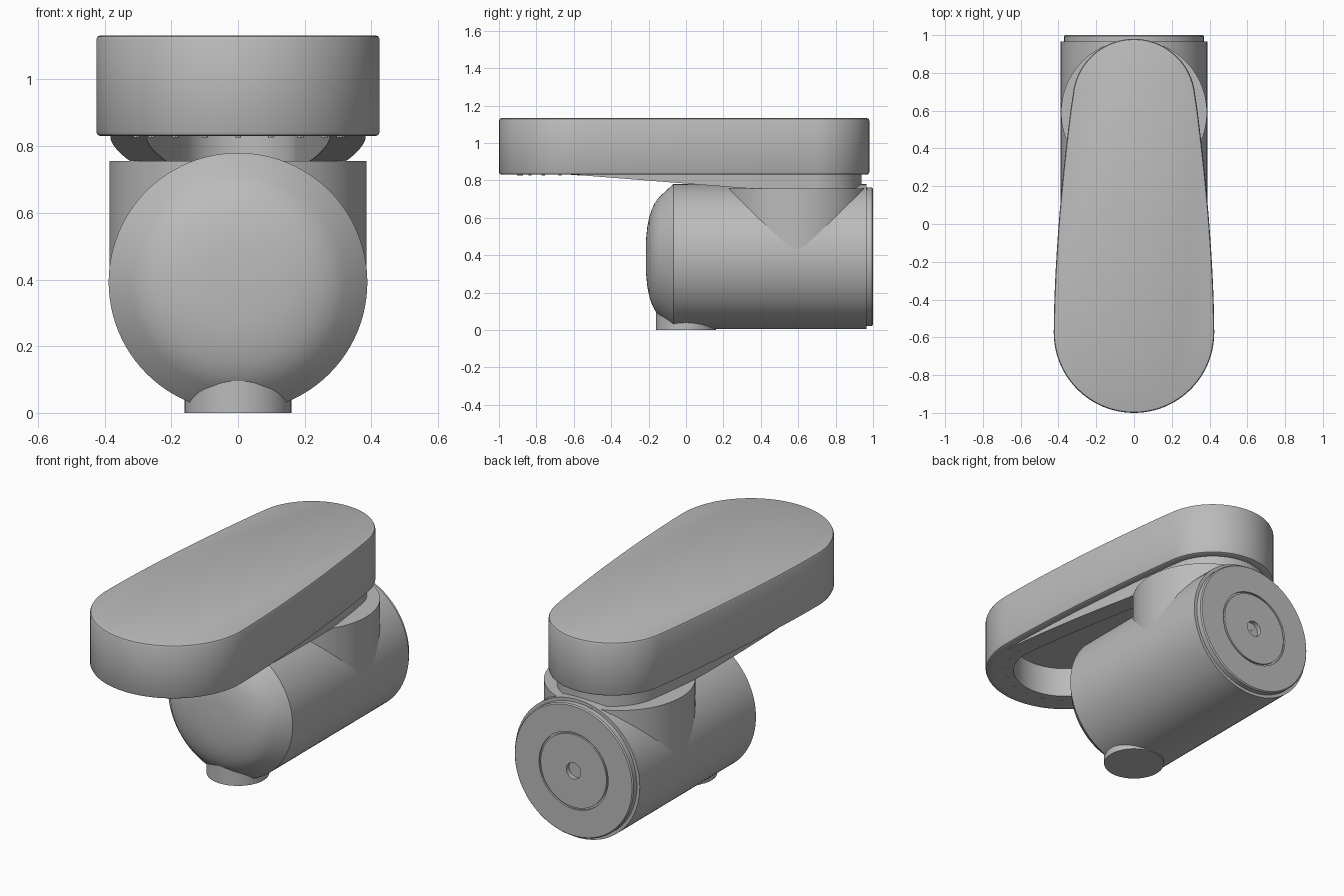
import bpy, bmesh, math
from mathutils import Matrix

cube = bpy.data.objects.get("Cube")
if cube:
    bpy.data.objects.remove(cube, do_unlink=True)

grey = bpy.data.materials.new("plain grey")
grey.use_nodes = True
colour = (0.5, 0.5, 0.5, 1)
grey.diffuse_color = colour
grey.node_tree.nodes["Principled BSDF"].inputs["Base Color"].default_value = colour


def loft(name, loops, matrix=Matrix()):
    """Skin equal-length loops in order and close both ends."""
    bm = bmesh.new()
    rings = [[bm.verts.new(p) for p in loop] for loop in loops]
    n = len(rings[0])
    for a, b in zip(rings, rings[1:]):
        for i in range(n):
            j = (i + 1) % n
            bm.faces.new((a[i], a[j], b[j], b[i]))
    bm.faces.new(rings[0])
    bm.faces.new(rings[-1])
    bmesh.ops.recalc_face_normals(bm, faces=bm.faces)
    bm.transform(matrix)
    mesh = bpy.data.meshes.new(name)
    bm.to_mesh(mesh)
    bm.free()
    mesh.materials.append(grey)
    obj = bpy.data.objects.new(name, mesh)
    bpy.context.collection.objects.link(obj)
    bpy.ops.object.select_all(action='DESELECT')
    obj.select_set(True)
    bpy.context.view_layer.objects.active = obj
    bpy.ops.object.shade_smooth_by_angle(angle=math.radians(30))
    return obj


def lathe(name, profile, matrix, n=96):
    """Revolve (radius, height) pairs about z."""
    turn = [2 * math.pi * i / n for i in range(n)]
    return loft(name, [[(r * math.cos(a), r * math.sin(a), h) for a in turn]
                       for r, h in profile], matrix)


FRONT_Y, FRONT_R = -0.575, 0.425
REAR_Y, REAR_R = 0.655, 0.325


def outline(inset, height):
    """Tapered paddle outline, moved inwards; height is a function of y."""
    half = []
    for i in range(25):
        a = -math.pi / 2 + math.pi / 2 * i / 24
        half.append(((FRONT_R - inset) * math.cos(a), FRONT_Y + (FRONT_R - inset) * math.sin(a)))
    for i in range(1, 20):
        t = i / 20
        x = FRONT_R + (REAR_R - FRONT_R) * t ** 1.7
        half.append((x - inset, FRONT_Y + (REAR_Y + 0.03 - FRONT_Y) * t))
    for i in range(21):
        a = 0.09 + (math.pi / 2 - 0.09) * i / 20
        half.append(((REAR_R - inset) * math.cos(a), REAR_Y + (REAR_R - inset) * math.sin(a)))
    half[0], half[-1] = (0, half[0][1]), (0, half[-1][1])
    points = half + [(-x, y) for x, y in half[-2:0:-1]]
    return [(x, y, height(y)) for x, y in points]


def level(z):
    return lambda y: z


def slope(y):
    """Underside of the skirt, sloping down towards the rear."""
    return min(0.83, max(0.755, 0.83 - (y + 0.6) * 0.079))


# Paddle head with its sloped skirt and hollow underside
steps = [(0.012, level(1.132)), (0.004, level(1.129)), (0, level(1.12)),
         (0, level(0.842)), (0.004, level(0.834)), (0.012, level(0.83)),
         (0.042, level(0.83)), (0.042, slope), (0.15, slope), (0.15, level(1.0))]
loft("paddle_head", [outline(d, h) for d, h in steps])

# Horizontal barrel with domed front, stepped end cap, ring groove and centre hole
barrel = [(0.001, -0.215), (0.1, -0.213), (0.16, -0.207), (0.21, -0.197), (0.25, -0.184),
          (0.285, -0.168), (0.32, -0.142), (0.388, -0.068), (0.388, 0.965),
          (0.37, 0.965), (0.37, 0.994), (0.364, 1.0), (0.215, 1.0), (0.215, 0.99),
          (0.205, 0.99), (0.205, 1.0), (0.045, 1.0), (0.045, 0.975), (0.001, 0.975)]
lathe("barrel", barrel,
      Matrix.Translation((0, 0, 0.392)) @ Matrix.Rotation(-math.pi / 2, 4, 'X'))

# Vertical collar under the paddle head
lathe("collar", [(0.386, 0.392), (0.386, 0.755)], Matrix.Translation((0, 0.59, 0)))

# Small round foot
lathe("foot", [(0.16, 0), (0.16, 0.25)], Matrix.Identity(4), 64)

# Pins around the front rim of the underside
for i in range(11):
    a = math.pi + math.pi * i / 10
    lathe(f"rim_pin_{i + 1}", [(0.009, 0.826), (0.009, 0.835)],
          Matrix.Translation((0.32 * math.cos(a), FRONT_Y + 0.32 * math.sin(a), 0)), 12)
